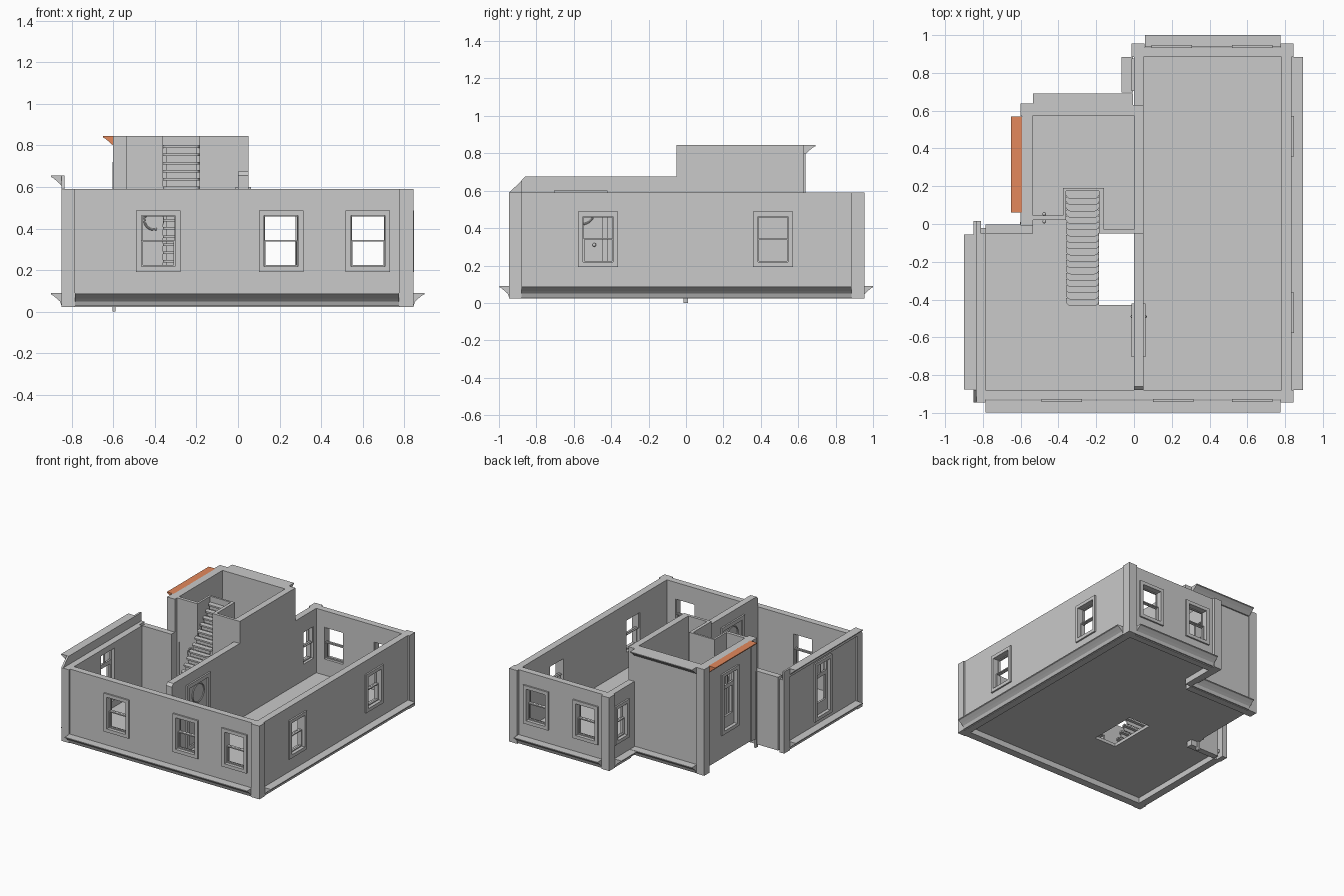
import bpy, bmesh, math
from mathutils import Matrix, Vector

if "Cube" in bpy.data.objects:
    bpy.data.objects.remove(bpy.data.objects["Cube"])


def material(name, rgb):
    m = bpy.data.materials.new(name)
    m.diffuse_color = (*rgb, 1)
    m.use_nodes = True
    m.node_tree.nodes["Principled BSDF"].inputs["Base Color"].default_value = m.diffuse_color
    return m


GREY = material("plain grey", (0.585, 0.585, 0.585))
ORANGE = material("terracotta orange", (0.77, 0.25, 0.108))


def finish(name, bm, mat=GREY):
    bmesh.ops.recalc_face_normals(bm, faces=bm.faces)
    me = bpy.data.meshes.new(name)
    bm.to_mesh(me)
    bm.free()
    me.materials.append(mat)
    ob = bpy.data.objects.new(name, me)
    bpy.context.collection.objects.link(ob)
    return ob


def add_box(bm, x0, x1, y0, y1, z0, z1):
    m = Matrix.Translation(((x0 + x1) / 2, (y0 + y1) / 2, (z0 + z1) / 2))
    m = m @ Matrix.Diagonal((abs(x1 - x0), abs(y1 - y0), abs(z1 - z0), 1))
    return bmesh.ops.create_cube(bm, size=1, matrix=m)['verts']


def box(name, *b):
    bm = bmesh.new()
    add_box(bm, *b)
    return finish(name, bm)


def place(axis, u, d, z):
    """u runs along the axis, d across it."""
    return Vector((u, d, z)) if axis == 'x' else Vector((d, u, z))


def extrude(bm, vec):
    r = bmesh.ops.extrude_face_region(bm, geom=bm.faces[:])
    vs = [v for v in r['geom'] if isinstance(v, bmesh.types.BMVert)]
    bmesh.ops.translate(bm, vec=vec, verts=vs)


def prism(name, axis, pts, u0, u1, mat=GREY):
    """Extrude an (across, z) outline along the axis."""
    bm = bmesh.new()
    bm.faces.new([bm.verts.new(place(axis, u0, d, z)) for d, z in pts])
    extrude(bm, place(axis, u1 - u0, 0, 0))
    return finish(name, bm, mat)


def wall(name, axis, u0, u1, d0, d1, z0, z1, holes=()):
    """Straight wall with rectangular openings (u0, u1, z0, z1)."""
    bm = bmesh.new()
    us = sorted({u0, u1, *[h[0] for h in holes], *[h[1] for h in holes]})
    zs = sorted({z0, z1, *[h[2] for h in holes], *[h[3] for h in holes]})
    for a, b in zip(us, us[1:]):
        for c, e in zip(zs, zs[1:]):
            m, n = (a + b) / 2, (c + e) / 2
            if not any(h[0] < m < h[1] and h[2] < n < h[3] for h in holes):
                bm.faces.new([bm.verts.new(place(axis, u, d0, z))
                              for u, z in ((a, c), (b, c), (b, e), (a, e))])
    bmesh.ops.remove_doubles(bm, verts=bm.verts, dist=1e-5)
    extrude(bm, place(axis, 0, d1 - d0, 0))
    return finish(name, bm)


def bars(name, axis, items):
    """Several boxes (u0, u1, d0, d1, z0, z1) in one object."""
    bm = bmesh.new()
    for u0, u1, d0, d1, z0, z1 in items:
        if axis == 'x':
            add_box(bm, u0, u1, d0, d1, z0, z1)
        else:
            add_box(bm, d0, d1, u0, u1, z0, z1)
    return finish(name, bm)


def rim(u0, u1, d0, d1, z0, z1, w):
    return [(u0, u0 + w, d0, d1, z0, z1), (u1 - w, u1, d0, d1, z0, z1),
            (u0 + w, u1 - w, d0, d1, z0, z0 + w), (u0 + w, u1 - w, d0, d1, z1 - w, z1)]


W0, W1 = 0.192, 0.488          # sash window height range


def hole(c, z0=W0, z1=W1, w=0.105):
    return (c - w + 0.025, c + w - 0.025, z0 + 0.025, z1 - 0.025)


def sash_window(name, axis, c, face, s, w=0.107):
    """Casing plus upper and lower sash; s points outward."""
    a, b, z0, z1 = hole(c, w=w)
    mid = (z0 + z1) / 2
    it = rim(c - w, c + w, face - 0.01 * s, face + 0.012 * s, W0, W1, 0.026)
    it += rim(a, b, face - 0.045 * s, face - 0.033 * s, mid, z1, 0.005)
    it += rim(a, b, face - 0.03 * s, face - 0.015 * s, z0, mid + 0.006, 0.008)
    bars(name, axis, it)


def tall_window(name, c, face, z0, z1):
    """Casing, glazed leaf and a divided transom light."""
    a, b, h0, h1 = hole(c, z0, z1)
    t = h1 - 0.1
    d0, d1 = face + 0.03, face + 0.015
    it = rim(c - 0.105, c + 0.105, face + 0.01, face - 0.012, z0, z1, 0.026)
    it += rim(a, b, d0, d1, h0, t, 0.02) + rim(a, b, d0, d1, t, h1, 0.01)
    it += [(c - 0.006, c + 0.006, d0, d1, t + 0.01, h1 - 0.01),
           (a + 0.02, b - 0.02, d0, d1, h0 + 0.02, h0 + 0.09)]
    bars(name, 'y', it)


def moulding(name, axis, u0, u1, face, s, z, mat=GREY, drop=0.062, out=0.062):
    """Ledge with a flat top at z and a coved underside."""
    p = [(0, z), (out, z), (out, z - 0.007), (out - 0.008, z - 0.01),
         (out * 0.55, z - 0.026), (out * 0.3, z - 0.04), (0.01, z - drop), (0, z - drop)]
    return prism(name, axis, [(face + s * d, h) for d, h in p], u0, u1, mat)


TOP, TOWER, LOW = 0.59, 0.845, 0.024
F0, F1 = 0.068, 0.092          # floor slab, raised above the wall feet

# Floor slab, left open at the stairwell
for n, b in {"east": (0, 0.8, -0.9, 0.91), "front": (-0.81, 0, -0.9, -0.43),
             "west": (-0.81, -0.185, -0.43, -0.02), "stairwell_edge": (-0.185, 0, -0.045, -0.02),
             "tower": (-0.56, 0, -0.02, 0.6)}.items():
    box("floor_" + n, *b, F0, F1)

# Outer walls of the low storey
front = (-0.383, 0.207, 0.625)
back = (0.2, 0.625)
side = (-0.47, 0.465)
wall("front_wall", 'x', -0.79, 0.78, -0.93, -0.88, LOW, TOP, [hole(c) for c in front])
wall("back_wall", 'x', 0.05, 0.78, 0.885, 0.935, LOW, TOP, [hole(c) for c in back])
wall("right_wall", 'y', -0.88, 0.885, 0.78, 0.834, LOW, TOP, [hole(c) for c in side])
wall("left_wall", 'y', -0.88, -0.05, -0.838, -0.785, LOW, TOP, [hole(-0.47, 0.12, 0.57)])
wall("left_room_back_wall", 'x', -0.785, -0.535, -0.05, -0.003, LOW, TOP)
wall("back_side_wall", 'y', 0.63, 0.885, 0, 0.05, LOW, TOP, [hole(0.79, w=0.085)])

# Corner pilasters
for n, b in {"front_right": (0.775, 0.845, -0.945, -0.88, LOW, TOP),
             "front_left": (-0.85, -0.785, -0.945, -0.88, LOW, TOP),
             "back_right": (0.775, 0.845, 0.885, 0.955, LOW, TOP),
             "back_left": (-0.012, 0.055, 0.885, 0.955, LOW, TOP),
             "left_room": (-0.85, -0.81, -0.055, 0.015, LOW, TOP),
             "tower_back": (-0.602, -0.535, 0.572, 0.638, LOW, TOWER),
             "tower_front": (-0.602, -0.535, -0.008, 0.06, F0, TOWER)}.items():
    box(n + "_pilaster", *b)
box("corner_downpipe", -0.604, -0.588, -0.014, 0.01, 0, TOP)

# Windows
for i, c in enumerate(front):
    sash_window(f"front_window_{i}", 'x', c, -0.93, -1)
for i, c in enumerate(back):
    sash_window(f"back_window_{i}", 'x', c, 0.935, 1)
for i, c in enumerate(side):
    sash_window(f"right_window_{i}", 'y', c, 0.834, 1)
sash_window("back_side_window", 'y', 0.79, 0, -1, 0.085)
tall_window("left_tall_window", -0.47, -0.838, 0.12, 0.57)
tall_window("tower_tall_window", 0.315, -0.592, 0.25, 0.72)

# Raised parapet on the left wall with a sloping front end
prism("left_parapet", 'y', [(-0.85, TOP), (-0.835, TOP), (-0.835, 0.655), (-0.85, 0.655)], -0.878, 0.015)
prism("left_parapet_slope", 'x', [(-0.945, TOP), (-0.878, TOP), (-0.878, 0.655)], -0.85, -0.835)

# Partition between the rooms, cut on the same slope
wall("partition_wall", 'y', -0.86, -0.05, 0, 0.05, F0, 0.675)
prism("partition_end", 'x', [(-0.88, F0), (-0.86, F0), (-0.86, 0.675), (-0.88, 0.655)], 0, 0.05)

# Tower walls
wall("tower_left_wall", 'y', 0.06, 0.572, -0.592, -0.535, F0, TOWER, [hole(0.315, 0.25, 0.72)])
wall("tower_back_wall", 'x', -0.535, 0, 0.575, 0.63, LOW, TOWER)
wall("tower_right_wall", 'y', -0.05, 0.63, 0, 0.05, F0, TOWER)
wall("tower_front_wall_left", 'x', -0.535, -0.36, 0.02, 0.045, F0, TOWER, [(-0.52, -0.39, F1, 0.51)])
wall("tower_front_wall_right", 'x', -0.16, 0, -0.05, -0.028, F0, TOWER)
wall("stairwell_left_wall", 'y', 0.045, 0.175, -0.376, -0.36, F0, TOWER)
wall("stairwell_right_wall", 'y', -0.05, 0.175, -0.185, -0.16, F0, TOWER)
wall("stairwell_back_wall", 'x', -0.376, -0.16, 0.175, 0.19, F0, TOWER)

# Ledges at the foot and cornices at the head of the walls
FOOT = 0.09
moulding("front_base_ledge", 'x', -0.785, 0.775, -0.935, -1, FOOT)
moulding("back_base_ledge", 'x', 0.058, 0.775, 0.938, 1, FOOT)
moulding("right_base_ledge", 'y', -0.88, 0.885, 0.834, 1, FOOT)
moulding("left_base_ledge", 'y', -0.875, -0.055, -0.838, -1, FOOT)
moulding("tower_base_ledge", 'x', -0.535, -0.005, 0.63, 1, FOOT)
moulding("back_side_base_ledge", 'y', 0.695, 0.885, -0.005, -1, FOOT)
moulding("left_cornice", 'y', -0.875, -0.055, -0.838, -1, 0.655, drop=0.05)
moulding("tower_back_cornice", 'x', -0.535, -0.005, 0.63, 1, TOWER, drop=0.048)
moulding("tower_left_cornice", 'y', 0.06, 0.57, -0.588, -1, TOWER, ORANGE, drop=0.048)

# Interior doors: panel, casing, round light and knobs


def smooth(name):
    ob = bpy.context.object
    ob.name = name
    ob.data.materials.append(GREY)
    bpy.ops.object.shade_smooth_by_angle()


def ring(name, centre, axis, radius):
    rot = (math.pi / 2, 0, 0) if axis == 'x' else (0, math.pi / 2, 0)
    bpy.ops.mesh.primitive_torus_add(major_radius=radius, minor_radius=0.005, major_segments=32,
                                     minor_segments=8, location=centre, rotation=rot)
    smooth(name)


def knob(name, centre):
    bpy.ops.mesh.primitive_uv_sphere_add(segments=12, ring_count=8, radius=0.01, location=centre)
    smooth(name)


box("closet_door", -0.52, -0.39, 0.027, 0.038, F1, 0.51)
ring("closet_door_round_light", (-0.405, 0.026, 0.44), 'x', 0.045)
for s in (-1, 1):
    knob("closet_door_knob", (-0.475, 0.033 + s * 0.02, 0.28))
    x = 0.025 + s * 0.025
    bars("partition_door_casing", 'y', rim(-0.705, -0.42, x, x + s * 0.012, F1, 0.6, 0.03))
    ring("partition_door_round_light", (x + s * 0.003, -0.56, 0.49), 'y', 0.07)
    knob("partition_door_knob", (x + s * 0.008, -0.49, 0.31))

# Staircase: treads with rounded front corners on thin risers
N, y0 = 18, -0.425
run, rise = (0.175 - y0) / N, (0.8 - F1) / N
bm = bmesh.new()
for i in range(N):
    y, z = y0 + i * run, F1 + (i + 1) * rise
    vs = add_box(bm, -0.36, -0.185, y - 0.008, y + run, z - 0.012, z)
    edges = [e for e in {e for v in vs for e in v.link_edges}
             if all(v.co.y < y - 0.004 for v in e.verts) and abs(e.verts[0].co.x - e.verts[1].co.x) < 1e-4]
    bmesh.ops.bevel(bm, geom=edges, offset=0.025, segments=4, profile=0.5, affect='EDGES')
    add_box(bm, -0.345, -0.2, y + 0.004, y + 0.01, z - rise, z - 0.012)
finish("stair_steps", bm)
